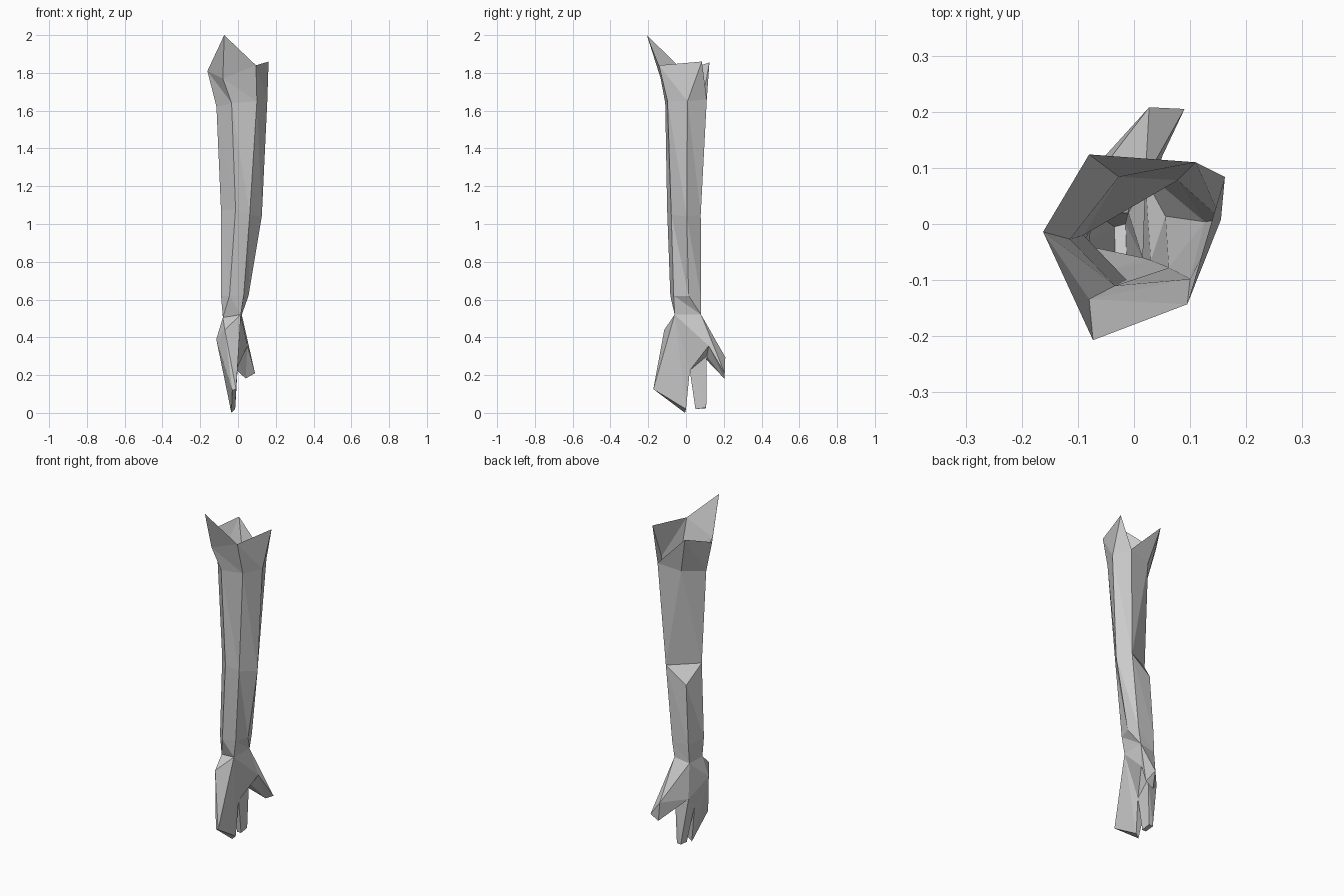
import bpy
import bmesh

cube = bpy.data.objects.get("Cube")
if cube:
    bpy.data.objects.remove(cube)

grey = bpy.data.materials.new("plain grey")
grey.use_nodes = True
colour = (0.6, 0.6, 0.6, 1)
grey.diffuse_color = colour
grey.node_tree.nodes["Principled BSDF"].inputs["Base Color"].default_value = colour


def name_ring(prefix, points):
    """Name the corners of one ring, such as upper1, upper2 and so on."""
    return {prefix + str(i + 1): p for i, p in enumerate(points)}


def bridge(ring_a, ring_b):
    """Triangles between two rings; a repeated corner pinches a quad to a triangle."""
    a, b = ring_a.split(), ring_b.split()
    faces = []
    for i in range(len(a)):
        j = (i + 1) % len(a)
        faces += [(a[i], a[j], b[j]), (a[i], b[j], b[i])]
    return faces


def build(name, points, faces):
    """Make a flat-shaded object from named corners and the faces between them."""
    bm = bmesh.new()
    verts = {}
    for face in faces:
        corners = list(dict.fromkeys(face))
        if len(corners) < 3:
            continue
        for c in corners:
            if c not in verts:
                verts[c] = bm.verts.new(points[c])
        bm.faces.new([verts[c] for c in corners])
    bmesh.ops.recalc_face_normals(bm, faces=bm.faces)
    mesh = bpy.data.meshes.new(name)
    bm.to_mesh(mesh)
    bm.free()
    mesh.materials.append(grey)
    obj = bpy.data.objects.new(name, mesh)
    bpy.context.collection.objects.link(obj)
    return obj


# Wrist ring, shared by the arm and the hand
wrist = name_ring("wrist", [
    (-.08, -.04, .505), (.015, -.06, .52), (.02, .08, .52), (-.075, .075, .505)])

# Arm: six-sided rings from the torn rim down to the wrist
arm = dict(wrist)
arm.update({
    "rim_side": (-.162, -.014, 1.81),
    "rim_peak": (-.073, -.207, 2),
    "rim_fold": (-.08, -.134, 1.77),
    "rim_front": (.095, -.143, 1.84),
    "rim_inner": (.162, .084, 1.86),
    "rim_back": (-.08, .124, 1.855),
})
arm.update(name_ring("upper", [
    (-.114, -.027, 1.62), (-.034, -.11, 1.64), (.1, -.098, 1.65),
    (.155, .008, 1.65), (.11, .11, 1.66), (-.027, .084, 1.64)]))
arm.update(name_ring("elbow", [
    (-.09, -.02, 1.07), (-.013, -.1, 1.08), (.062, -.078, 1.05),
    (.126, .004, 1.04), (.078, .078, 1.05), (-.05, .07, .96)]))
arm.update(name_ring("lower", [
    (-.09, -.04, .62), (-.045, -.083, .62), (.03, -.065, .62),
    (.056, .014, .62), (.035, .08, .61), (-.07, .078, .61)]))

rings = [
    "rim_side rim_peak rim_front rim_inner upper5 rim_back",
    "rim_side rim_fold rim_front rim_inner upper5 rim_back",
    "upper1 upper2 upper3 upper4 upper5 upper6",
    "elbow1 elbow2 elbow3 elbow4 elbow5 elbow5",
    "elbow1 elbow2 elbow3 elbow4 elbow5 elbow6",
    "lower1 lower2 lower3 lower4 lower5 lower6",
    "wrist1 wrist1 wrist2 wrist3 wrist3 wrist4",
]
arm_faces = []
for ring_a, ring_b in zip(rings, rings[1:]):
    arm_faces += bridge(ring_a, ring_b)
build("arm", arm, arm_faces)

# Hand: palm corners
hand = dict(wrist)
hand.update({
    "heel": (-.07, -.115, .44),
    "knuckle": (-.115, -.05, .39),
    "thumb_root": (-.08, .09, .3),
    "web": (.05, .12, .355),
    "gap_in": (-.01, .02, .225),
    "gap_out": (-.07, .02, .225),
    "finger_root": (-.005, .11, .3),
})
# Tips of the broad finger block, the single finger and the thumb
hand.update(name_ring("block", [
    (-.03, -.165, .12), (-.01, -.173, .125), (-.015, 0, .02), (-.035, -.005, 0)]))
hand.update(name_ring("finger", [
    (-.015, .05, .02), (-.015, .107, .028), (-.04, .107, .025), (-.04, .05, .02)]))
hand.update(name_ring("thumb", [
    (.027, .208, .295), (.09, .205, .21), (.04, .203, .182)]))

palm_faces = [
    # inner side
    "wrist2 wrist3 web", "wrist2 web gap_in", "web finger_root gap_in",
    # front edge
    "wrist2 block2 heel", "wrist1 wrist2 heel", "wrist1 heel knuckle",
    # outer side
    "wrist1 knuckle wrist4", "knuckle gap_out thumb_root",
    "knuckle thumb_root wrist4",
    # broad finger block
    "wrist2 gap_in block3", "wrist2 block3 block2", "heel block2 block1",
    "heel block1 knuckle", "knuckle block1 block4", "knuckle block4 gap_out",
    "gap_in gap_out block4 block3", "block1 block2 block3 block4",
    # thumb on the back of the wrist
    "wrist3 wrist4 thumb1", "wrist4 thumb_root thumb1",
    "wrist3 thumb1 thumb2", "wrist3 thumb2 web",
    "thumb_root finger_root thumb3", "thumb_root thumb3 thumb1",
    "web thumb2 thumb3", "web thumb3 finger_root", "thumb1 thumb2 thumb3",
    # single finger end
    "finger1 finger2 finger3 finger4",
]
hand_faces = [f.split() for f in palm_faces]
hand_faces += bridge("gap_in finger_root thumb_root gap_out",
                     "finger1 finger2 finger3 finger4")
build("hand", hand, hand_faces)
